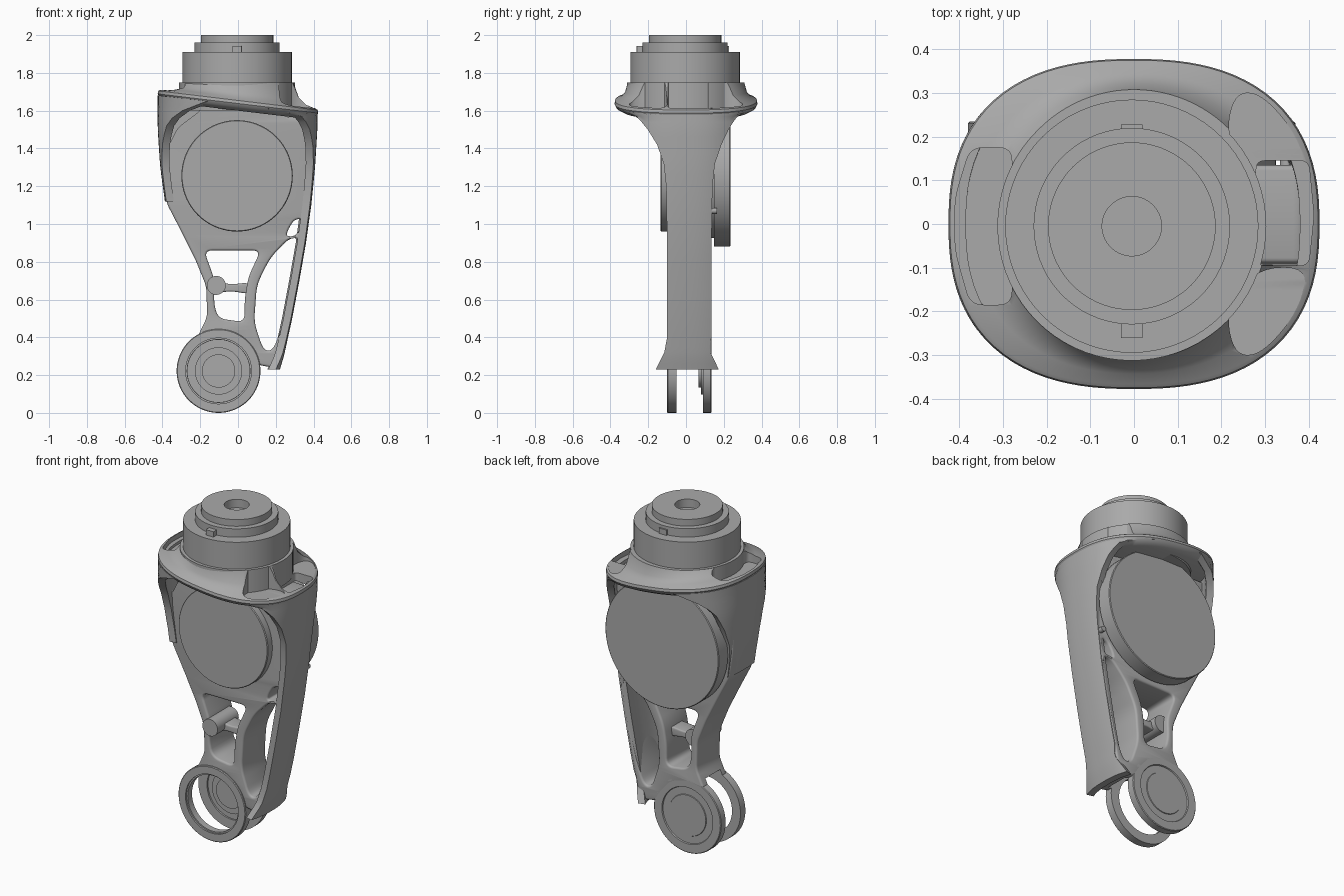
import bpy, bmesh, math
from mathutils import Matrix, Vector

if "Cube" in bpy.data.objects:
    bpy.data.objects.remove(bpy.data.objects["Cube"])

metal = bpy.data.materials.new("plain_grey")
metal.use_nodes = True
GREY = (0.4, 0.4, 0.4, 1)
metal.diffuse_color = GREY
metal.node_tree.nodes["Principled BSDF"].inputs["Base Color"].default_value = GREY

TO_Y = Matrix.Rotation(math.radians(90), 4, 'X')      # local z becomes -y


def select(obj):
    bpy.ops.object.select_all(action='DESELECT')
    obj.select_set(True)
    bpy.context.view_layer.objects.active = obj


def finish(name, bm):
    bmesh.ops.remove_doubles(bm, verts=bm.verts, dist=0.0002)
    bmesh.ops.recalc_face_normals(bm, faces=bm.faces)
    mesh = bpy.data.meshes.new(name)
    bm.to_mesh(mesh)
    bm.free()
    mesh.materials.append(metal)
    obj = bpy.data.objects.new(name, mesh)
    bpy.context.collection.objects.link(obj)
    select(obj)
    bpy.ops.object.shade_smooth_by_angle(angle=math.radians(35))
    return obj


def loft(name, rings, closed=False):
    """Skin a list of equal rings; cap both ends, or join last to first."""
    bm = bmesh.new()
    rows = [[bm.verts.new(p) for p in ring] for ring in rings]
    n = len(rows[0])
    pairs = list(zip(rows, rows[1:])) + ([(rows[-1], rows[0])] if closed else [])
    for a, b in pairs:
        for i in range(n):
            j = (i + 1) % n
            bm.faces.new((a[i], a[j], b[j], b[i]))
    if not closed:
        bm.faces.new(rows[0])
        bm.faces.new(rows[-1])
    return finish(name, bm)


def lathe(name, profile, centre=(0, 0), axis='Z', closed=False, n=72):
    """Turn (radius, position) pairs about an upright or front-to-back axis."""
    rings = []
    for r, h in profile:
        ring = []
        for i in range(n):
            a = math.tau * i / n
            u, v = centre[0] + r * math.cos(a), centre[1] + r * math.sin(a)
            ring.append((u, v, h) if axis == 'Z' else (u, h, v))
        rings.append(ring)
    return loft(name, rings, closed)


def rounded(points, radius, steps=6):
    pts = [Vector(p) for p in points]
    out = []
    for i, p in enumerate(pts):
        a, b = pts[i - 1] - p, pts[(i + 1) % len(pts)] - p
        a = p + a.normalized() * min(radius, a.length * .48)
        b = p + b.normalized() * min(radius, b.length * .48)
        for k in range(steps + 1):
            t = k / steps
            out.append(a * (1 - t) ** 2 + p * 2 * t * (1 - t) + b * t * t)
    return out


def plate(name, loops, lo, hi, axis='Y', bevel=0.0):
    """Extrude an outline with holes between two positions on an axis."""
    curve = bpy.data.curves.new(name, 'CURVE')
    curve.dimensions, curve.fill_mode = '2D', 'BOTH'
    curve.extrude = (hi - lo) / 2 - bevel
    curve.bevel_depth, curve.offset, curve.bevel_resolution = bevel, -bevel, 2
    for points, radius in loops:
        pts = rounded(points, radius)
        sp = curve.splines.new('POLY')
        sp.points.add(len(pts) - 1)
        for q, p in zip(sp.points, pts):
            q.co = (p.x, p.y, 0, 1)
        sp.use_cyclic_u = True
    temp = bpy.data.objects.new(name, curve)
    bpy.context.collection.objects.link(temp)
    bpy.context.view_layer.update()
    bm = bmesh.new()
    bm.from_mesh(temp.evaluated_get(bpy.context.evaluated_depsgraph_get()).to_mesh())
    bpy.data.objects.remove(temp)
    mid = (lo + hi) / 2
    move = Matrix.Translation((0, mid, 0)) @ TO_Y if axis == 'Y' else Matrix.Translation((0, 0, mid))
    bm.transform(move)
    return finish(name, bm)


def cut(target, cutter):
    mod = target.modifiers.new("cut", 'BOOLEAN')
    mod.operation, mod.solver, mod.object = 'DIFFERENCE', 'EXACT', cutter
    select(target)
    bpy.ops.object.modifier_apply(modifier=mod.name)
    bpy.data.objects.remove(cutter)
    bpy.ops.object.shade_smooth_by_angle(angle=math.radians(35))


def table(rows, z):
    for (z0, v0), (z1, v1) in zip(rows, rows[1:]):
        if z0 >= z >= z1:
            return v0 + (v1 - v0) * (z0 - z) / (z0 - z1)
    return rows[0][1] if z > rows[0][0] else rows[-1][1]


# Oval collar, tilted down to the left side, blending up into a round neck
HX, HY, POWER = .425, .378, 2.45


def rim(x):
    return 1.65 - .12 * x


def collar_ring(scale, blend, dz, rise, n=96):
    ring = []
    for i in range(n):
        a = math.tau * i / n
        c, s = math.cos(a), math.sin(a)
        oval = (abs(c / HX) ** POWER + abs(s / HY) ** POWER) ** (-1 / POWER) * scale
        r = oval + (.308 - oval) * blend
        z = rim(oval * c) + dz
        ring.append((r * c, r * s, z + (1.75 - z) * rise))
    return ring


collar = loft("collar", [collar_ring(*row) for row in (
    (.88, 0, -.05, 0), (.975, 0, -.03, 0), (1, 0, -.012, 0), (.992, 0, .004, 0),
    (.97, 0, .01, 0), (.97, .4, .01, .14), (.97, .75, .01, .42), (.97, 1, .01, 1))])
cut(collar, plate("pocket", [([(-.375, -.185), (-.28, -.185), (-.28, .175), (-.375, .175),
                               (-.41, .06), (-.41, -.06)], .03)], 1.665, 1.9, 'Z'))
cut(collar, plate("pocket", [([(.28, -.095), (.40, -.095), (.412, .02), (.40, .145), (.28, .145)], .02)],
                  1.4, 1.9, 'Z'))
for s in (-1, 1):
    cut(collar, plate("pocket", [([(.21, s * .20), (.23, s * .30), (.29, s * .30), (.37, s * .21),
                                   (.405, s * .10), (.28, s * .10)], .06)], 1.615, 1.9, 'Z'))

# Stepped neck with a blind hole and locating keys
lathe("neck", [(.308, 1.6), (.308, 1.75), (.29, 1.75), (.29, 1.91), (.225, 1.91), (.225, 1.96),
               (.192, 1.96), (.192, 2.0), (.068, 2.0), (.068, 1.95)], (-.005, -.005))
for y in (-.245, .212):
    plate("neck_key", [([(-.03, y - .016), (.02, y - .016), (.02, y + .016), (-.03, y + .016)], .002)],
          1.9, 1.942, 'Z')

# Side shells: bands that follow the oval and flare into the collar
WIDTH = [(1.62, .335), (1.58, .275), (1.52, .215), (1.42, .153), (1.32, .118), (1.2, .105), (.9, .1),
         (.4, .1), (.32, .115), (.26, .145), (.23, .16)]


def shell(name, side, edge, levels):
    rings = []
    for k, z in enumerate(levels):
        w = .362 if k == 0 else table(WIDTH, z)
        top = w + .035 * max(0, min(1, (.3 - w) / .15)) * (1 if z > .35 else .4)
        outer, inner = [], []
        for i in range(25):
            y = -w + (w + top) * i / 24
            x = table(edge, z) - HX * (1 - (1 - abs(y / HY) ** POWER) ** (1 / POWER))
            h = rim(side * x) - .02 if k == 0 else z
            outer.append((side * x, y, h))
            inner.append((side * (x - .04), y * .94, h))
        rings.append(outer + inner[::-1])
    loft(name, rings)


RIGHT = [(1.58, .42), (1.5, .42), (1.3, .408), (1.1, .388), (.9, .36), (.7, .325), (.5, .287),
         (.3, .243), (.23, .222)]
LEFT = [(1.64, .425), (1.5, .425), (1.3, .412), (1.12, .387)]
shell("left_leg_band", 1, RIGHT, [1.6, 1.57, 1.54, 1.5, 1.46, 1.42, 1.37, 1.32, 1.26, 1.2, 1.1, 1, .9,
                                  .8, .7, .6, .5, .4, .35, .32, .29, .26, .23])
shell("right_side_band", -1, LEFT, [1.66, 1.6, 1.56, 1.52, 1.47, 1.42, 1.37, 1.32, 1.26, 1.2, 1.12])

# Main frame with its openings
outline = [(-.39, 1.64), (-.41, 1.5), (-.4, 1.25), (-.378, 1.11), (-.3, .96), (-.225, .81), (-.168, .67),
           (-.163, .51), (-.215, .40), (-.1, .42), (0, .39), (.07, .31), (.1, .255), (.215, .235)]
outline += [(x - .015, z) for z, x in RIGHT[-2:0:-1]] + [(.395, 1.56), (.25, 1.565), (.22, 1.63)]
centre_window = [(-.18, .86), (.12, .86), (.055, .72), (.035, .6), (.035, .48), (-.105, .5),
                 (-.128, .58), (-.122, .70)]
side_window = [(.27, .925), (.325, .925), (.305, .75), (.235, .46), (.185, .33), (.135, .33), (.085, .48),
               (.1, .68), (.17, .82)]
slot = [(.255, .935), (.30, .935), (.335, .98), (.335, 1.03), (.295, 1.02), (.265, .97)]
frame = plate("frame", [(outline, .03), (centre_window, .045), (side_window, .05), (slot, .02)],
              -.09, .135, bevel=.012)
RING = (-.103, .222)
cut(frame, lathe("fork_gap", [(.245, -.05), (.245, .09)], RING, 'Y'))
cut(frame, plate("corner_pocket", [([(-.385, 1.6), (-.2, 1.62), (-.2, 1.6), (-.32, 1.51), (-.375, 1.4)], .03)],
                 -.2, -.03))

# Cross bar and pin inside the centre window
plate("cross_bar", [([(-.13, .70), (-.04, .68), (.06, .69), (.06, .63), (-.04, .645), (-.14, .63)], .03)],
      -.03, .07, bevel=.008)
lathe("bar_pin", [(.05, -.1), (.05, .1)], (-.115, .675), 'Y')

# Joint covers on both faces
lathe("front_cover", [(.295, -.05), (.295, -.13), (.291, -.135)], (-.005, 1.255), 'Y')
lathe("back_cover_seat", [(.33, .1), (.33, .155)], (-.005, 1.255), 'Y')
lathe("back_cover", [(.375, .148), (.375, .231), (.371, .235)], (-.005, 1.255), 'Y')
for z in (1.37, 1.07):
    lathe("cover_screw", [(.016, .1), (.016, .163)], (.35, z), 'Y', n=20)

# Lower fork: open ring in front, closed disc with a stepped hub behind
lathe("front_fork_ring", [(.166, -.05), (.222, -.05), (.222, -.096), (.218, -.1), (.174, -.1), (.174, -.09),
                          (.166, -.09)], RING, 'Y', closed=True)
lathe("back_fork_disc", [(.088, .066), (.088, .08), (.125, .08), (.125, .1), (.165, .1), (.165, .09), (.222, .09),
                         (.222, .131), (.218, .135), (.168, .135), (.165, .128), (.122, .128), (.12, .132)],
      RING, 'Y')
